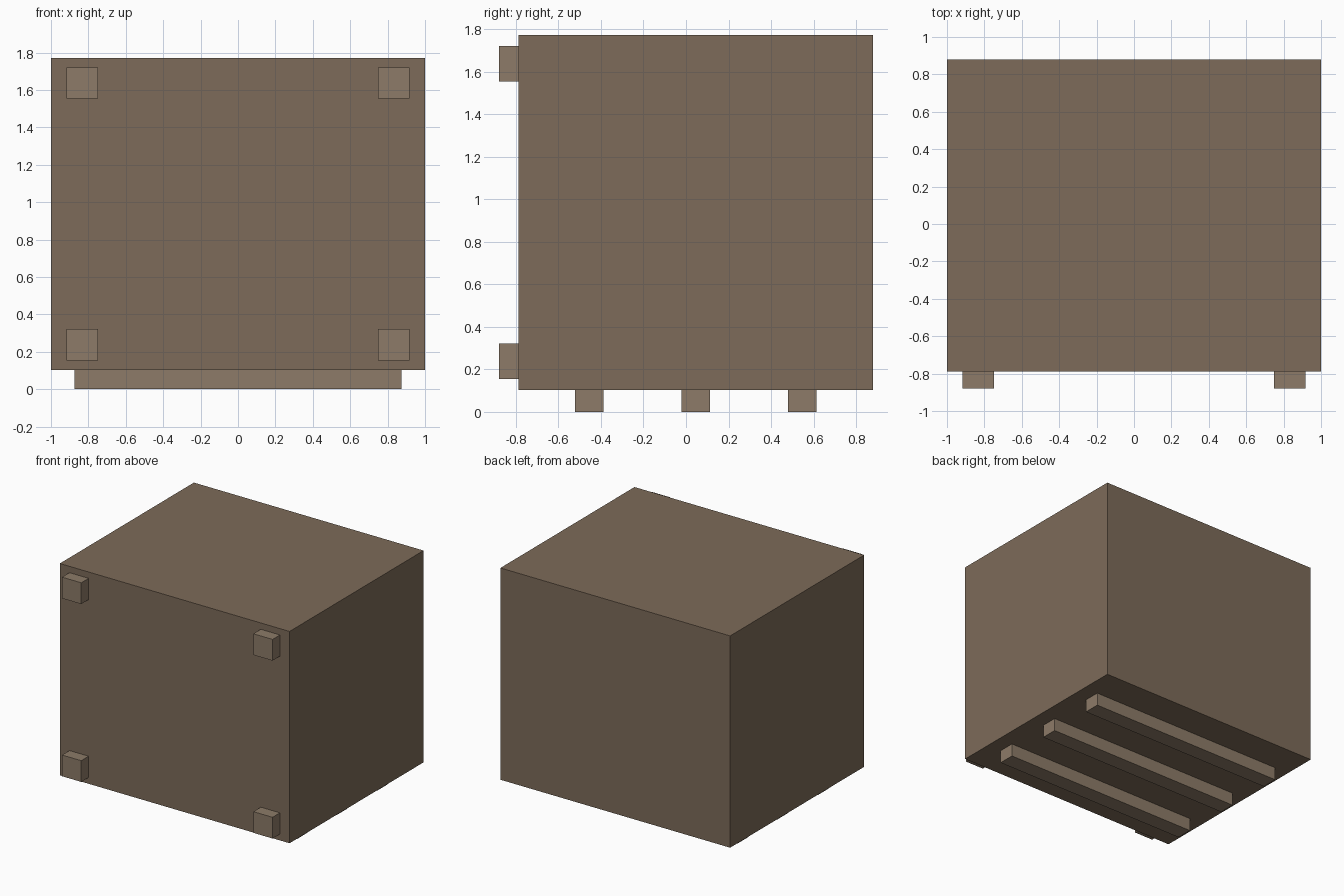
import bpy

if "Cube" in bpy.data.objects:
    bpy.data.objects.remove(bpy.data.objects["Cube"])


def material(name, color):
    mat = bpy.data.materials.new(name)
    mat.diffuse_color = (*color, 1)
    mat.use_nodes = True
    mat.node_tree.nodes["Principled BSDF"].inputs["Base Color"].default_value = mat.diffuse_color
    return mat


def box(name, center, size, mat):
    bpy.ops.mesh.primitive_cube_add(size=1, location=center)
    obj = bpy.context.object
    obj.name = name
    obj.scale = size
    bpy.ops.object.transform_apply(location=False, rotation=False, scale=True)
    obj.data.materials.append(mat)
    return obj


body_brown = material("body_brown", (0.205, 0.147, 0.100))
trim_brown = material("trim_brown", (0.266, 0.198, 0.138))

# Main box
BODY_Y, BODY_Z = 0.046, 0.9375
box("crate_body", (0, BODY_Y, BODY_Z), (2, 1.667, 1.667), body_brown)

# Three skids running left to right underneath
for i, dy in enumerate((-0.5, 0, 0.5)):
    box(f"skid_{i + 1}", (0, BODY_Y + dy, 0.052), (1.75, 0.133, 0.104), trim_brown)

# Four corner blocks on the front face
for side, x in (("left", -0.833), ("right", 0.833)):
    for level, dz in (("lower", -0.7), ("upper", 0.7)):
        box(f"corner_block_{level}_{side}", (x, -0.8335, BODY_Z + dz),
            (0.167, 0.092, 0.167), trim_brown)
